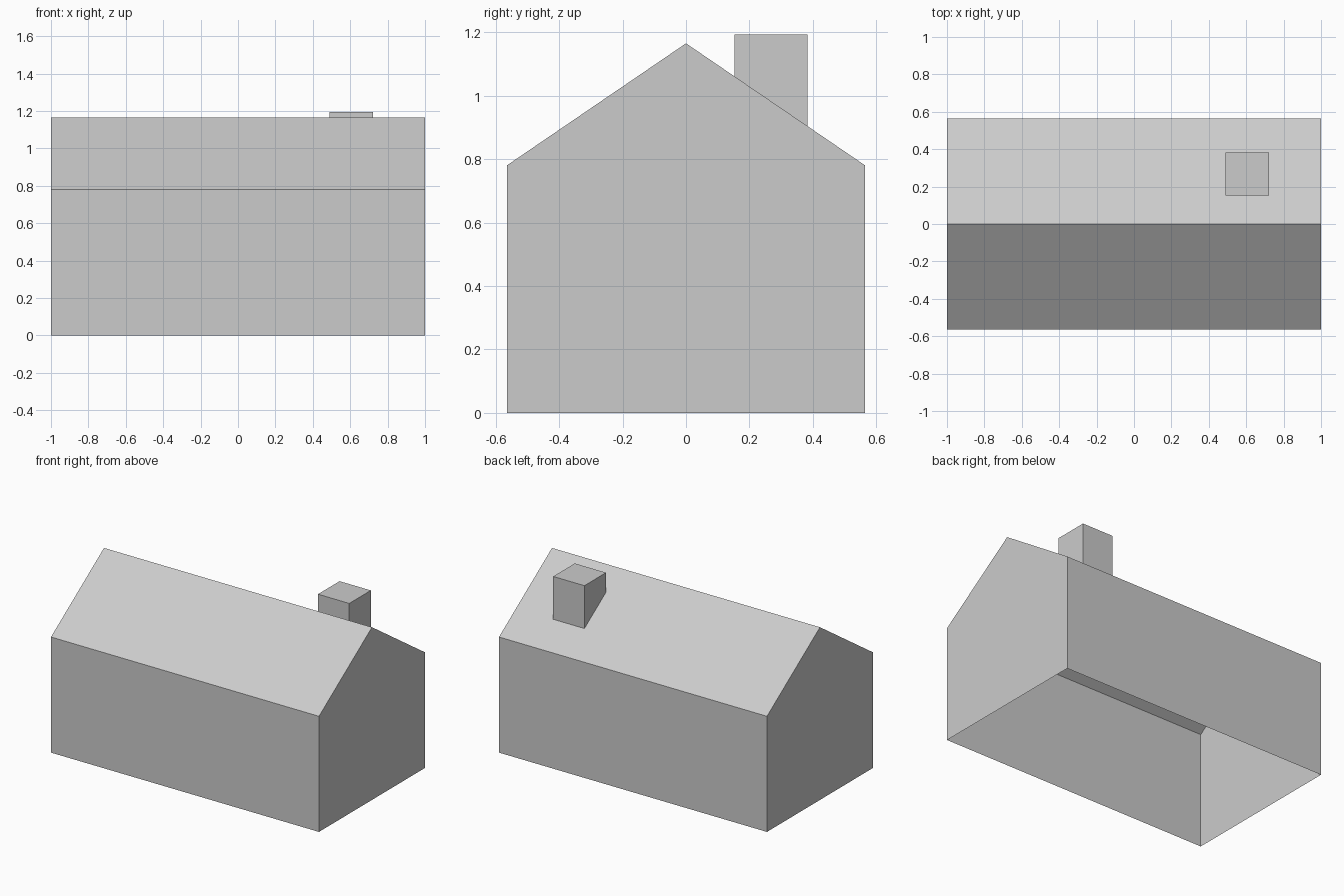
import bpy, bmesh

if "Cube" in bpy.data.objects:
    bpy.data.objects.remove(bpy.data.objects["Cube"])

HALF_L, HALF_W, EAVE, RIDGE = 1.0, 0.565, 0.78, 1.165


def roof_z(y):
    return RIDGE - (RIDGE - EAVE) * abs(y) / HALF_W


def build(name, faces):
    """Make an object from faces given as corner lists, welding shared corners."""
    bm = bmesh.new()
    for corners in faces:
        bm.faces.new([bm.verts.new(c) for c in corners])
    bmesh.ops.remove_doubles(bm, verts=bm.verts, dist=1e-5)
    bmesh.ops.recalc_face_normals(bm, faces=bm.faces)
    mesh = bpy.data.meshes.new(name)
    bm.to_mesh(mesh)
    bm.free()
    obj = bpy.data.objects.new(name, mesh)
    bpy.context.collection.objects.link(obj)
    return obj


# House shell: thin walls and roof swept from the gable profile, open underneath
profile = [(-HALF_W, 0), (-HALF_W, EAVE), (0, RIDGE), (HALF_W, EAVE), (HALF_W, 0)]
gables = [[(x, y, z) for y, z in profile] for x in (-HALF_L, HALF_L)]
sides = [[(-HALF_L, *a), (HALF_L, *a), (HALF_L, *b), (-HALF_L, *b)]
         for a, b in zip(profile, profile[1:])]
build("house_shell", gables + sides)

# Chimney: square stack whose foot follows the back roof slope
TOP = 1.193
corners = [(0.49, 0.153), (0.723, 0.153), (0.723, 0.383), (0.49, 0.383)]
top = [(x, y, TOP) for x, y in corners]
foot = [(x, y, roof_z(y)) for x, y in corners]
stack = [[foot[i], foot[(i + 1) % 4], top[(i + 1) % 4], top[i]] for i in range(4)]
build("chimney", stack + [top])
